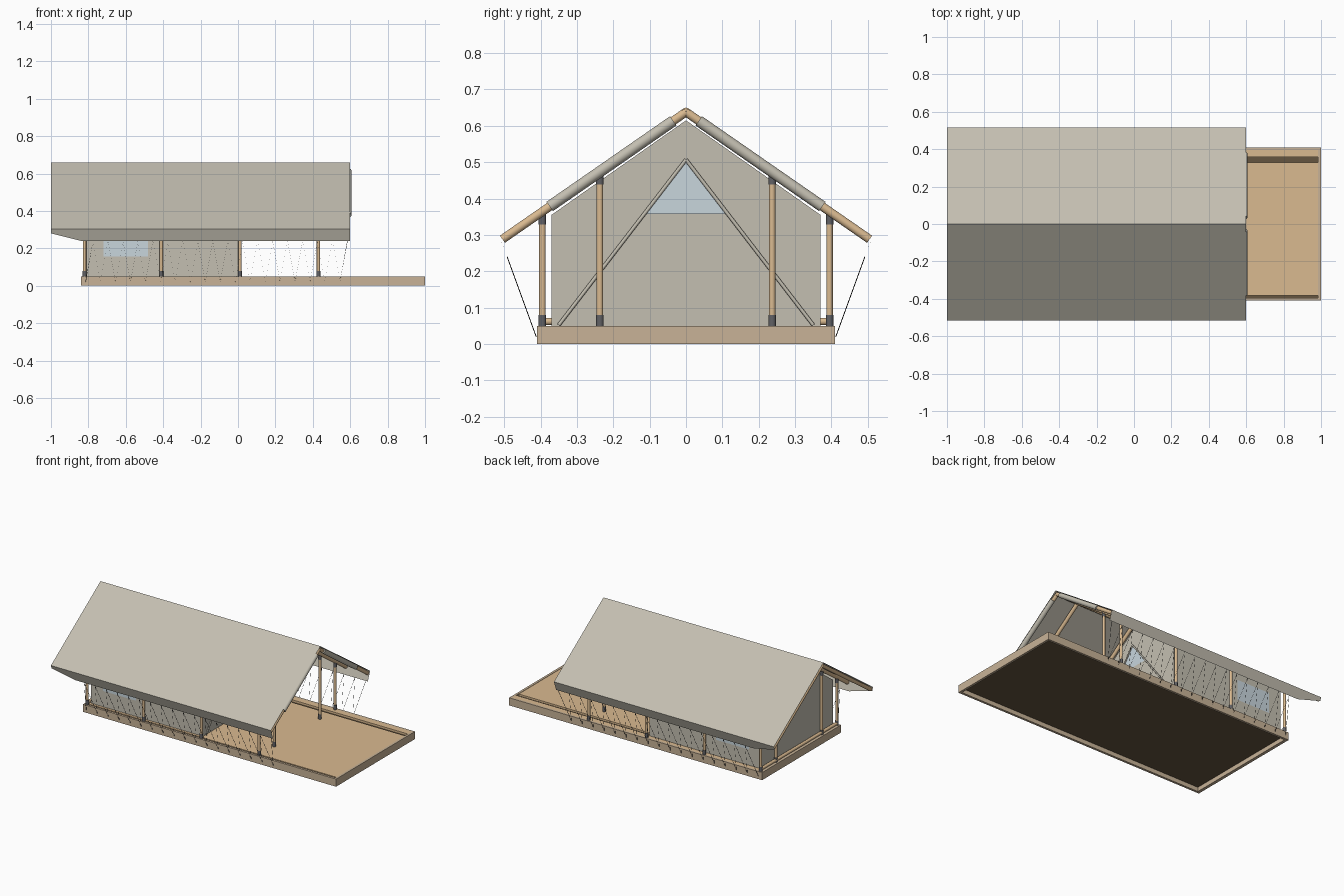
import bpy, bmesh
from mathutils import Vector

if "Cube" in bpy.data.objects:
    bpy.data.objects.remove(bpy.data.objects["Cube"])


def material(name, rgb):
    m = bpy.data.materials.new(name)
    m.diffuse_color = (*rgb, 1)
    m.use_nodes = True
    m.node_tree.nodes["Principled BSDF"].inputs["Base Color"].default_value = m.diffuse_color
    return m


WOOD = material("wood", (0.70, 0.49, 0.28))
RIM = material("rim_wood", (0.58, 0.45, 0.31))
DARK = material("dark_wood", (0.13, 0.09, 0.05))
CANVAS = material("canvas", (0.55, 0.52, 0.44))
METAL = material("metal", (0.12, 0.12, 0.13))
GLASS = material("window_film", (0.58, 0.67, 0.72))
ROPE = material("rope", (0.05, 0.05, 0.05))


def add_object(name, data, mat):
    ob = bpy.data.objects.new(name, data)
    bpy.context.collection.objects.link(ob)
    data.materials.append(mat)
    return ob


def sheet(name, points, mat):
    me = bpy.data.meshes.new(name)
    me.from_pydata(points, [], [range(len(points))])
    return add_object(name, me, mat)


def box(name, lo, hi, mat):
    bm = bmesh.new()
    bmesh.ops.create_cube(bm, size=1)
    for v in bm.verts:
        v.co = [lo[i] + (v.co[i] + 0.5) * (hi[i] - lo[i]) for i in range(3)]
    me = bpy.data.meshes.new(name)
    bm.to_mesh(me)
    bm.free()
    return add_object(name, me, mat)


def pole(name, a, b, radius, mat, sides=16):
    a, b = Vector(a), Vector(b)
    bm = bmesh.new()
    bmesh.ops.create_cone(bm, cap_ends=True, segments=sides, radius1=radius,
                          radius2=radius, depth=(b - a).length)
    for f in bm.faces:
        f.smooth = len(f.verts) == 4
    for e in bm.edges:
        e.smooth = all(f.smooth for f in e.link_faces)
    me = bpy.data.meshes.new(name)
    bm.to_mesh(me)
    bm.free()
    ob = add_object(name, me, mat)
    ob.rotation_mode = 'QUATERNION'
    ob.rotation_quaternion = (b - a).to_track_quat('Z', 'Y')
    ob.location = (a + b) / 2
    return ob


# Deck: rim boards, dark base panel and floor
box("deck_front_rim", (-0.84, -0.41, 0), (1, -0.395, 0.05), RIM)
box("deck_back_rim", (-0.84, 0.395, 0), (1, 0.41, 0.05), RIM)
box("deck_left_rim", (-0.84, -0.395, 0), (-0.82, 0.395, 0.05), RIM)
box("deck_right_rim", (0.985, -0.395, 0), (1, 0.395, 0.05), RIM)
box("deck_base", (-0.82, -0.395, 0.028), (0.985, 0.395, 0.036), DARK)
box("deck_floor", (-0.82, -0.383, 0.036), (0.985, 0.33, 0.048), WOOD)
box("deck_back_board", (-0.82, 0.357, 0.036), (0.985, 0.395, 0.05), WOOD)


def rafter_z(y):
    return 0.638 - 0.693 * abs(y)


def post(name, x, y):
    top = rafter_z(y)
    pole(name, (x, y, 0.046), (x, y, top), 0.009, WOOD)
    pole(name + "_foot", (x, y, 0.046), (x, y, 0.08), 0.0105, METAL)
    pole(name + "_cap", (x, y, top - 0.035), (x, y, top - 0.002), 0.0105, METAL)


# Timber frame
FRAMES = (-0.82, -0.41, 0.01, 0.43)
pole("ridge_pole", (-0.99, 0, 0.638), (0.595, 0, 0.638), 0.012, WOOD)
pole("rear_sill", (-0.82, -0.395, 0.062), (-0.82, 0.395, 0.062), 0.01, WOOD)
for s in (-1, 1):
    for x in FRAMES:
        post("side_post", x, s * 0.395)
    for x in (FRAMES[0], FRAMES[-1]):
        post("tall_post", x, s * 0.237)
    for x in (-0.988, *FRAMES, 0.588):
        pole("rafter", (x, 0, rafter_z(0)), (x, s * 0.505, rafter_z(0.505)), 0.012, WOOD)
    pole("rafter_sleeve", (0.592, s * 0.035, rafter_z(0.035)),
         (0.592, s * 0.375, rafter_z(0.375)), 0.0155, CANVAS)

# Outer roof and hanging edge
for s in (-1, 1):
    sheet("roof_cloth", [(-1, 0, 0.66), (0.6, 0, 0.66), (0.6, s * 0.515, 0.302),
                         (-1, s * 0.515, 0.302)][::s], CANVAS).data.flip_normals()
    sheet("roof_valance", [(-1, s * 0.515, 0.302), (0.6, s * 0.515, 0.302), (0.6, s * 0.492, 0.24),
                           (-0.84, s * 0.492, 0.24), (-1, s * 0.507, 0.28)][::s],
          CANVAS).data.flip_normals() if s == -2 else \
        sheet("roof_valance", [(-1, s * 0.515, 0.302), (0.6, s * 0.515, 0.302), (0.6, s * 0.492, 0.24),
                               (-0.84, s * 0.492, 0.24), (-1, s * 0.507, 0.28)][::s], CANVAS)

# Inner tent
X0, X1 = -0.81, 0.005
GABLE = [(-0.37, 0.05), (0.37, 0.05), (0.37, 0.355), (0, 0.615), (-0.37, 0.355)]
sheet("inner_front_wall", [(X1, y, z) for y, z in GABLE], CANVAS)
sheet("inner_rear_wall", [(X0, y, z) for y, z in GABLE[::-1]], CANVAS)
for s in (-1, 1):
    sheet("inner_side_wall", [(X0, s * 0.37, 0.05), (X0, s * 0.37, 0.355),
                              (X1, s * 0.37, 0.355), (X1, s * 0.37, 0.05)][::s], CANVAS)
    sheet("inner_roof", [(X0, s * 0.37, 0.355), (X0, 0, 0.615),
                         (X1, 0, 0.615), (X1, s * 0.37, 0.355)][::s], CANVAS)
    sheet("side_window", [(-0.72, s * 0.373, 0.155), (-0.72, s * 0.373, 0.29),
                          (-0.48, s * 0.373, 0.29), (-0.48, s * 0.373, 0.155)][::s], GLASS)
    pole("door_edge", (0.012, s * 0.35, 0.052), (0.012, 0, 0.507), 0.005, CANVAS, 8)
sheet("door_window", [(0.01, -0.112, 0.357), (0.01, 0.112, 0.357), (0.01, 0, 0.505)], GLASS)

# Zigzag lacing between deck edge and roof edge
for s in (-1, 1):
    curve = bpy.data.curves.new("lacing", 'CURVE')
    curve.dimensions = '3D'
    curve.bevel_depth = 0.0013
    curve.bevel_resolution = 0
    pts = []
    for k in range(18):
        x = -0.815 + 0.08 * k
        pts += [(x, s * 0.412, 0.02), (x + 0.04, s * 0.492, 0.24)]
    line = curve.splines.new('POLY')
    line.points.add(len(pts) - 1)
    for p, co in zip(line.points, pts):
        p.co = (*co, 1)
    add_object("lacing", curve, ROPE)
